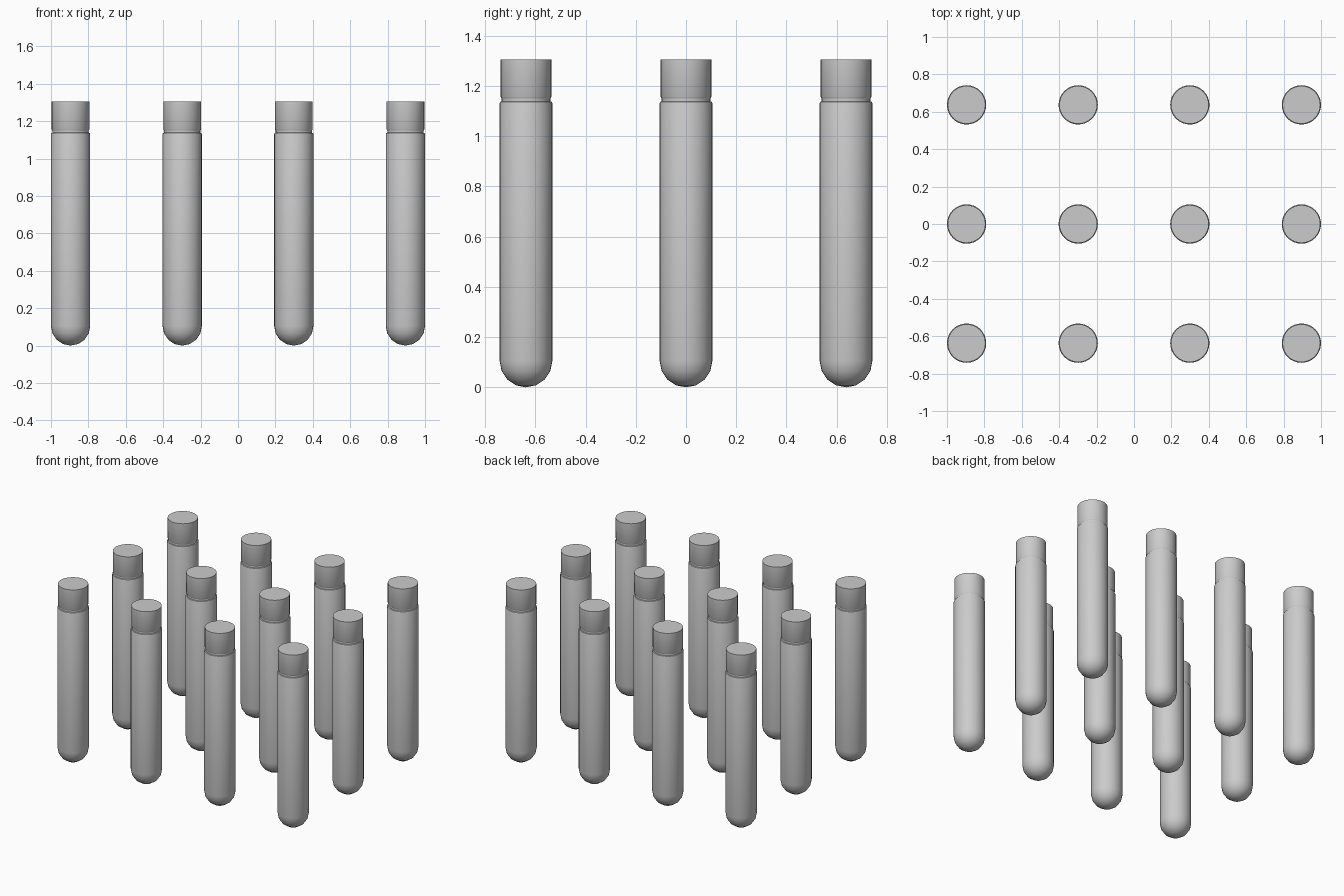
import bpy, bmesh
from math import sin, cos, pi, radians

if "Cube" in bpy.data.objects:
    bpy.data.objects.remove(bpy.data.objects["Cube"])

SIDES = 32
R = 0.105


def lathe_mesh(name, profile):
    """Revolve (radius, z) points around z; zero radius makes a pole."""
    bm = bmesh.new()
    rings = []
    for r, z in profile:
        if r == 0:
            rings.append([bm.verts.new((0, 0, z))])
        else:
            rings.append([bm.verts.new((r * cos(2 * pi * i / SIDES),
                                        r * sin(2 * pi * i / SIDES), z))
                          for i in range(SIDES)])
    for a, b in zip(rings, rings[1:]):
        for i in range(SIDES):
            j = (i + 1) % SIDES
            loop = [a[i % len(a)], a[j % len(a)], b[j % len(b)], b[i % len(b)]]
            bm.faces.new(list(dict.fromkeys(loop)))
    # flat end discs
    for ring in (rings[0], rings[-1]):
        if len(ring) > 1:
            bm.faces.new(ring)
    bmesh.ops.recalc_face_normals(bm, faces=bm.faces)
    mesh = bpy.data.meshes.new(name)
    bm.to_mesh(mesh)
    bm.free()
    return mesh


# Round-bottomed tube with a shoulder and narrow neck
STEPS = 4
tube_profile = [(R * sin(k * pi / 2 / STEPS), R - R * cos(k * pi / 2 / STEPS))
                for k in range(STEPS + 1)]
tube_profile += [(R, 1.13), (0.103, 1.136), (0.097, 1.138), (0.097, 1.158)]
tube_mesh = lathe_mesh("tube", tube_profile)

# Cylindrical cap with a small chamfer at its lower rim
cap_mesh = lathe_mesh("cap", [(0.097, 1.149), (0.101, 1.157), (0.101, 1.304)])

# Grid of four by three capped tubes sharing the same meshes
objects = []
for row in range(3):
    for col in range(4):
        for mesh in (tube_mesh, cap_mesh):
            ob = bpy.data.objects.new(f"{mesh.name}_{row + 1}_{col + 1}", mesh)
            ob.location = ((col - 1.5) * 0.5967, (row - 1) * 0.637, 0)
            bpy.context.collection.objects.link(ob)
            objects.append(ob)

# Smooth walls, keep the rims sharp
for ob in objects[:2]:
    ob.select_set(True)
bpy.context.view_layer.objects.active = objects[0]
bpy.ops.object.shade_smooth_by_angle(angle=radians(30))
